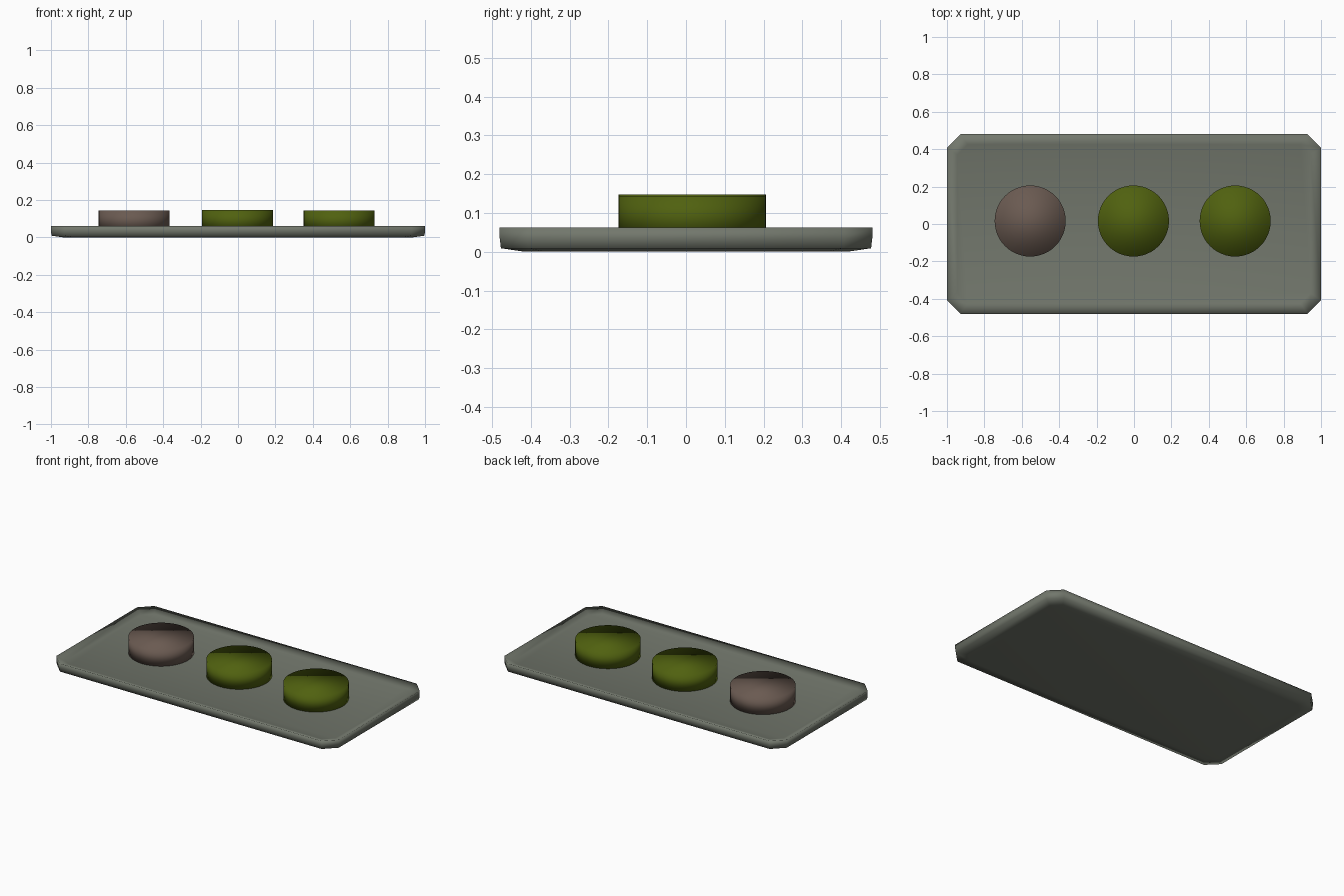
import bpy, bmesh, math

if "Cube" in bpy.data.objects:
    bpy.data.objects.remove(bpy.data.objects["Cube"])


def srgb(r, g, b):
    lin = lambda c: (c / 12.92) if c <= 0.04045 else ((c + 0.055) / 1.055) ** 2.4
    return tuple(lin(c / 255) for c in (r, g, b)) + (1.0,)


def material(name, rgb):
    m = bpy.data.materials.new(name)
    m.diffuse_color = srgb(*rgb)
    m.use_nodes = True
    m.node_tree.nodes["Principled BSDF"].inputs["Base Color"].default_value = m.diffuse_color
    return m


stone = material("grey green", (114, 119, 108))
green = material("olive green", (80, 97, 15))
brown = material("warm brown", (106, 90, 81))


def loft(name, rings, mat):
    """Join closed rings of points from bottom to top and cap both ends."""
    bm = bmesh.new()
    loops = [[bm.verts.new(p) for p in ring] for ring in rings]
    for low, high in zip(loops, loops[1:]):
        n = len(low)
        for i in range(n):
            j = (i + 1) % n
            bm.faces.new((low[i], low[j], high[j], high[i]))
    bm.faces.new(loops[0][::-1])
    bm.faces.new(loops[-1])
    for f in bm.faces:
        f.smooth = True
    mesh = bpy.data.meshes.new(name)
    bm.to_mesh(mesh)
    bm.free()
    mesh.materials.append(mat)
    obj = bpy.data.objects.new(name, mesh)
    bpy.context.collection.objects.link(obj)
    return obj


def octagon(inset, z):
    """Rectangle with cut corners, shrunk by inset."""
    x, y, c = 1.0 - inset, 0.48 - inset, 0.072 - inset * 0.3
    return [(x - c, -y, z), (x, -y + c, z), (x, y - c, z), (x - c, y, z),
            (-x + c, y, z), (-x, y - c, z), (-x, -y + c, z), (-x + c, -y, z)]


def circle(cx, cy, r, z, n=48):
    return [(cx + r * math.cos(2 * math.pi * i / n),
             cy + r * math.sin(2 * math.pi * i / n), z) for i in range(n)]


# Shallow tray: bevelled underside, upright wall, sloping inside, sunken floor
loft("tray", [octagon(i, z) for i, z in (
    (0.065, 0.0), (0.003, 0.009), (0.0, 0.035), (0.0, 0.062),
    (0.055, 0.042))], stone)

# Three round discs standing on the tray floor
for name, x, top, mat in (("left_disc", -0.555, 0.144, brown),
                          ("middle_disc", -0.003, 0.147, green),
                          ("right_disc", 0.541, 0.144, green)):
    loft(name, [circle(x, 0.016, 0.19, 0.038),
                circle(x, 0.016, 0.19, top)], mat)
